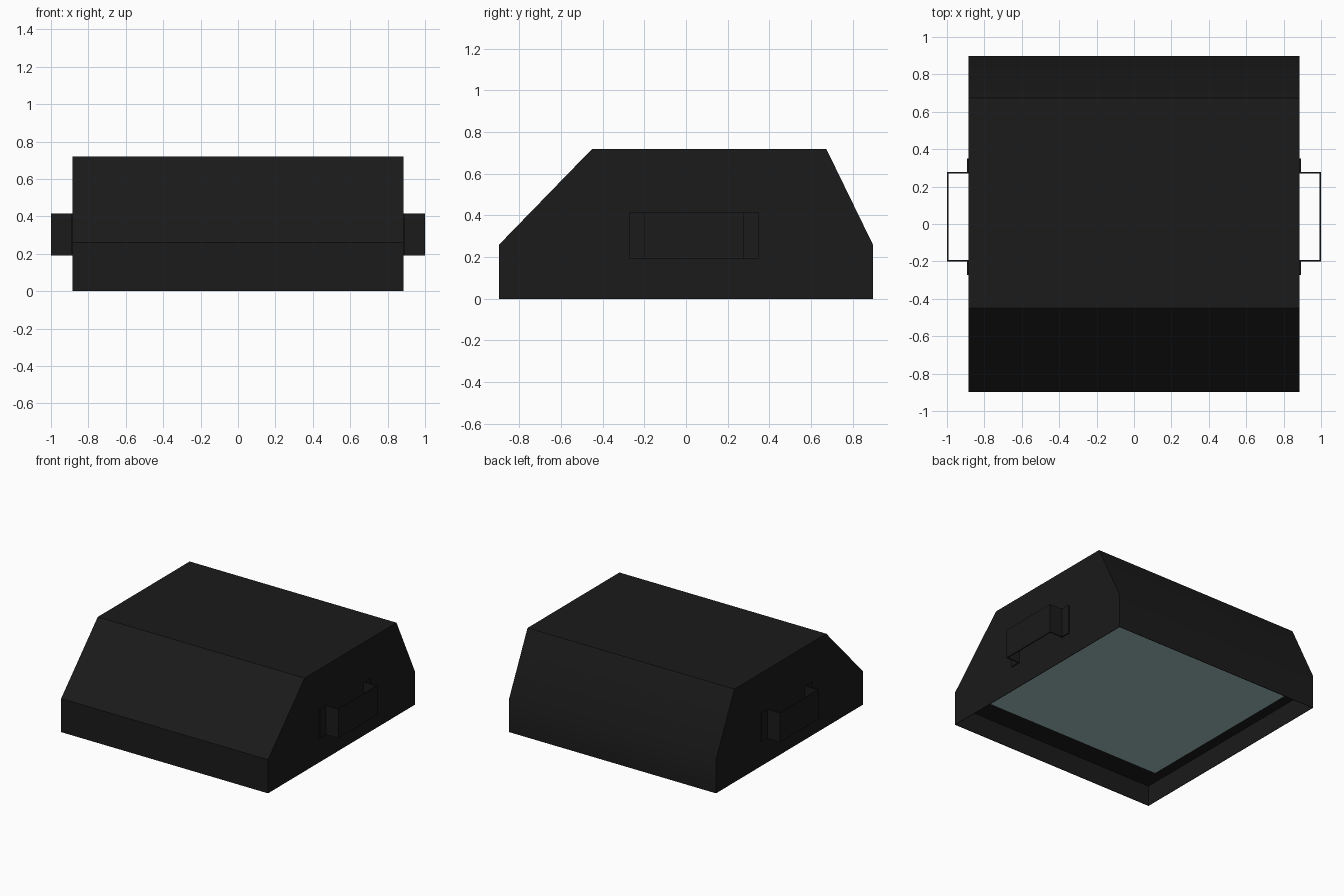
import bpy
import bmesh
from mathutils import Vector

cube = bpy.data.objects.get("Cube")
if cube:
    bpy.data.objects.remove(cube, do_unlink=True)


def make_material(name, rgb):
    mat = bpy.data.materials.new(name)
    mat.use_nodes = True
    color = (*rgb, 1.0)
    mat.diffuse_color = color
    mat.node_tree.nodes["Principled BSDF"].inputs["Base Color"].default_value = color
    return mat


black = make_material("matte_black", (0.0105, 0.0105, 0.0105))
teal = make_material("pale_teal", (0.35, 0.54, 0.53))


def extruded(points, direction):
    """Close a flat profile and push it along a direction."""
    bm = bmesh.new()
    face = bm.faces.new([bm.verts.new(p) for p in points])
    result = bmesh.ops.extrude_face_region(bm, geom=[face])
    verts = [g for g in result["geom"] if isinstance(g, bmesh.types.BMVert)]
    bmesh.ops.translate(bm, verts=verts, vec=Vector(direction))
    bmesh.ops.recalc_face_normals(bm, faces=bm.faces)
    return bm


def make_object(name, bm, mat):
    mesh = bpy.data.meshes.new(name)
    bm.to_mesh(mesh)
    bm.free()
    mesh.materials.append(mat)
    obj = bpy.data.objects.new(name, mesh)
    bpy.context.collection.objects.link(obj)
    return obj


HALF_X, HALF_Y = 0.885, 0.897
LEDGE_Z, WALL = 0.157, 0.005

# Housing: sloped side profile run across the width
profile = [(-HALF_Y, 0), (HALF_Y, 0), (HALF_Y, 0.26),
           (0.673, 0.72), (-0.45, 0.72), (-HALF_Y, 0.26)]
bm = extruded([(-HALF_X, y, z) for y, z in profile], (2 * HALF_X, 0, 0))

# Thin-walled recess in the underside
bm.faces.ensure_lookup_table()
base = min(bm.faces, key=lambda f: f.calc_center_median().z)
bmesh.ops.inset_region(bm, faces=[base], thickness=WALL)
result = bmesh.ops.extrude_face_region(bm, geom=[base])
moved = [g for g in result["geom"] if isinstance(g, bmesh.types.BMVert)]
bmesh.ops.translate(bm, verts=moved, vec=(0, 0, LEDGE_Z))
if base.is_valid:
    bmesh.ops.delete(bm, geom=[base], context="FACES_ONLY")
bmesh.ops.recalc_face_normals(bm, faces=bm.faces)
housing = make_object("housing", bm, black)

# Smooth the shallow rear bend, keep the other edges crisp
bpy.ops.object.select_all(action="DESELECT")
housing.select_set(True)
bpy.context.view_layer.objects.active = housing
bpy.ops.object.shade_smooth_by_angle(angle=0.52)

# Panel set against the recess ceiling
px, py = HALF_X - 0.09, HALF_Y - 0.18
corners = [(-px, -py), (px, -py), (px, py), (-px, py)]
bm = extruded([(x, y, LEDGE_Z - 0.004) for x, y in corners], (0, 0, 0.006))
make_object("underside_panel", bm, teal)

# Side handles: bent strap with two feet, mirrored to the other side
T = 0.008
foot, out = HALF_X + T, 1.0
back, front, foot_len = 0.278, -0.2, 0.072
strap = [(HALF_X, back + foot_len), (foot, back + foot_len), (foot, back),
         (out, back), (out, front), (foot, front),
         (foot, front - foot_len), (HALF_X, front - foot_len),
         (HALF_X, front + T), (out - T, front + T),
         (out - T, back - T), (HALF_X, back - T)]
bm = extruded([(x, y, 0.19) for x, y in strap], (0, 0, 0.225))
handles = make_object("side_handles", bm, black)
handles.modifiers.new("mirror_to_other_side", "MIRROR").use_axis[0] = True
